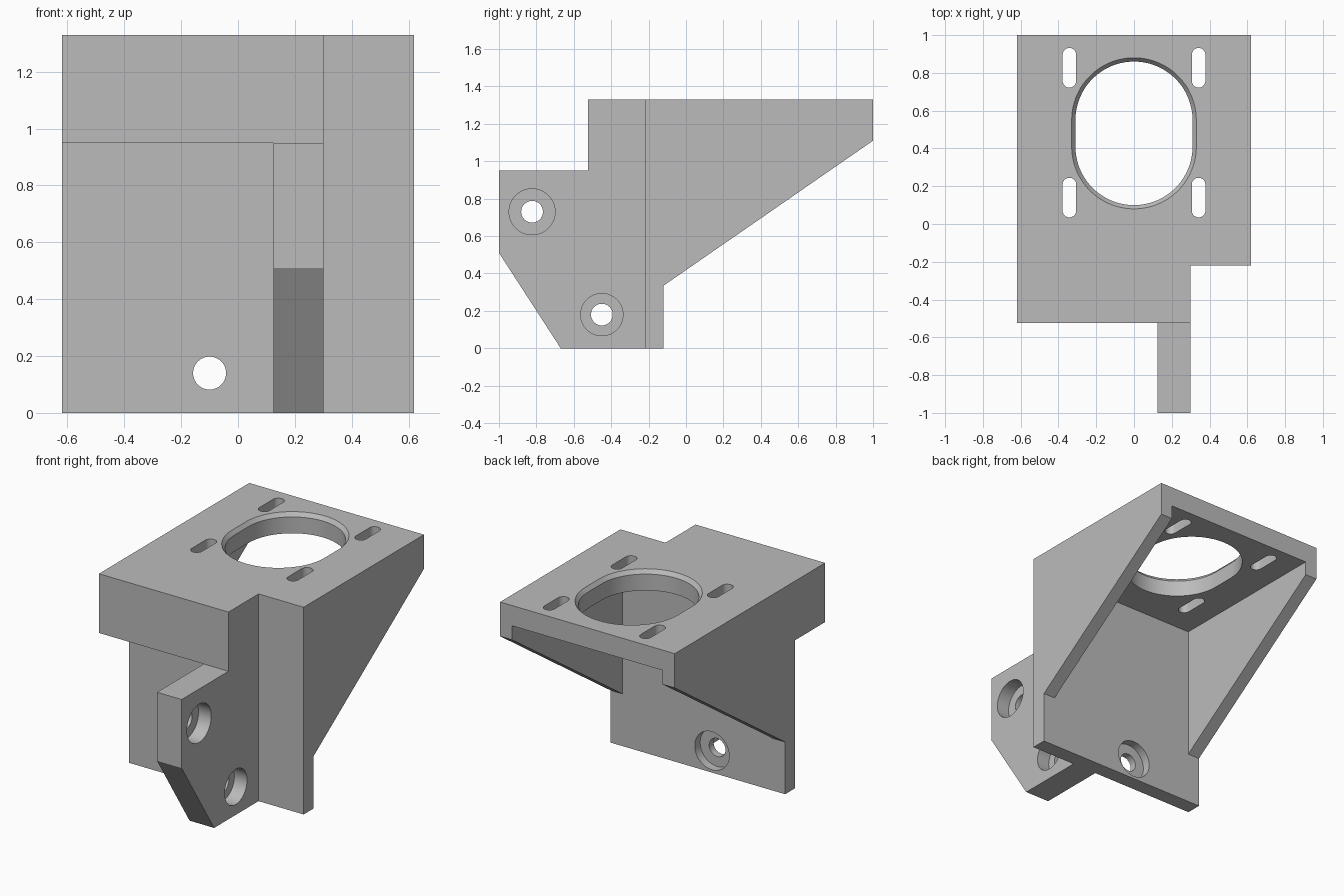
import bpy, bmesh
from math import cos, sin, pi
from mathutils import Matrix, Vector

cube = bpy.data.objects.get("Cube")
if cube:
    bpy.data.objects.remove(cube, do_unlink=True)

grey = bpy.data.materials.new("plain grey")
grey.use_nodes = True
colour = (0.5, 0.5, 0.5, 1)
grey.diffuse_color = colour
grey.node_tree.nodes["Principled BSDF"].inputs["Base Color"].default_value = colour


def loft(name, rings):
    """Closed solid through a list of matching rings of points."""
    bm = bmesh.new()
    loops = [[bm.verts.new(p) for p in ring] for ring in rings]
    for low, high in zip(loops, loops[1:]):
        for i in range(len(low)):
            j = (i + 1) % len(low)
            bm.faces.new((low[i], low[j], high[j], high[i]))
    bm.faces.new(loops[0])
    bm.faces.new(loops[-1])
    bmesh.ops.recalc_face_normals(bm, faces=bm.faces)
    mesh = bpy.data.meshes.new(name)
    bm.to_mesh(mesh)
    bm.free()
    mesh.materials.append(grey)
    obj = bpy.data.objects.new(name, mesh)
    bpy.context.collection.objects.link(obj)
    return obj


def side_profile(name, points, x0, x1):
    """Extrude a (y, z) outline across x."""
    return loft(name, [[(x, y, z) for y, z in points] for x in (x0, x1)])


def box(name, x0, x1, y0, y1, z0, z1):
    return side_profile(name, [(y0, z0), (y1, z0), (y1, z1), (y0, z1)], x0, x1)


def bore(name, centre, stages, half=0, turn=Matrix(), n=64):
    """Round or slotted cutter; stages are (height, radius) along its axis."""
    place = Matrix.Translation(centre) @ turn
    rings = []
    for height, radius in stages:
        ring = []
        for i in range(n):
            a = 2 * pi * (i + 0.5) / n
            shift = half if sin(a) > 0 else -half
            ring.append(place @ Vector((radius * cos(a), radius * sin(a) + shift, height)))
        rings.append(ring)
    return loft(name, rings)


def combine(target, other, operation):
    mod = target.modifiers.new(operation, "BOOLEAN")
    mod.operation = operation
    mod.solver = "EXACT"
    mod.object = other
    bpy.context.view_layer.objects.active = target
    bpy.ops.object.modifier_apply(modifier=mod.name)
    bpy.data.objects.remove(other, do_unlink=True)


W, TOP, FRONT, BACK = 0.62, 1.33, -0.22, -0.12

# Main bracket: wall, top plate and side webs left around a pocket
bracket = side_profile("mounting_bracket", [
    (FRONT, 0), (BACK, 0), (BACK, 0.335), (1, 1.11), (1, TOP), (FRONT, TOP)], -W, W)
combine(bracket, box("pocket", -0.535, 0.535, BACK, 1.2, -0.2, 1.2), "DIFFERENCE")

# Front side tab and the block beside it
combine(bracket, side_profile("side_tab", [
    (-1, 0.95), (-1, 0.51), (-0.67, 0), (-0.17, 0),
    (-0.17, TOP), (-0.525, TOP), (-0.525, 0.95)], 0.125, 0.3), "UNION")
combine(bracket, box("front_block", -W, 0.2, -0.525, -0.17, 0.95, TOP), "UNION")

# Large chamfered opening in the top plate
combine(bracket, bore("opening", (0, 0.48, TOP), [
    (-0.2, 0.31), (-0.025, 0.31), (0.025, 0.35)], half=0.07, n=96), "DIFFERENCE")

# Four adjustment slots
for x in (-0.342, 0.342):
    for y in (0.14, 0.827):
        combine(bracket, bore("slot", (x, y, TOP), [(-0.2, 0.036), (0.1, 0.036)],
                              half=0.069, n=32), "DIFFERENCE")


def counterbore(centre, depth, small, large, turn):
    combine(bracket, bore("counterbore", centre, [
        (-0.3, small), (-depth, small), (-depth, large), (0.1, large)],
        turn=turn), "DIFFERENCE")


# Counterbored screw holes through the tab and the wall
along_x = Matrix.Rotation(pi / 2, 4, "Y")
along_y = Matrix.Rotation(-pi / 2, 4, "X")
counterbore((0.3, -0.823, 0.73), 0.09, 0.058, 0.123, along_x)
counterbore((0.3, -0.45, 0.18), 0.09, 0.058, 0.113, along_x)
counterbore((-0.1, BACK, 0.14), 0.055, 0.058, 0.122, along_y)

bpy.ops.object.select_all(action="DESELECT")
bracket.select_set(True)
bpy.context.view_layer.objects.active = bracket
bpy.ops.object.shade_smooth_by_angle()
